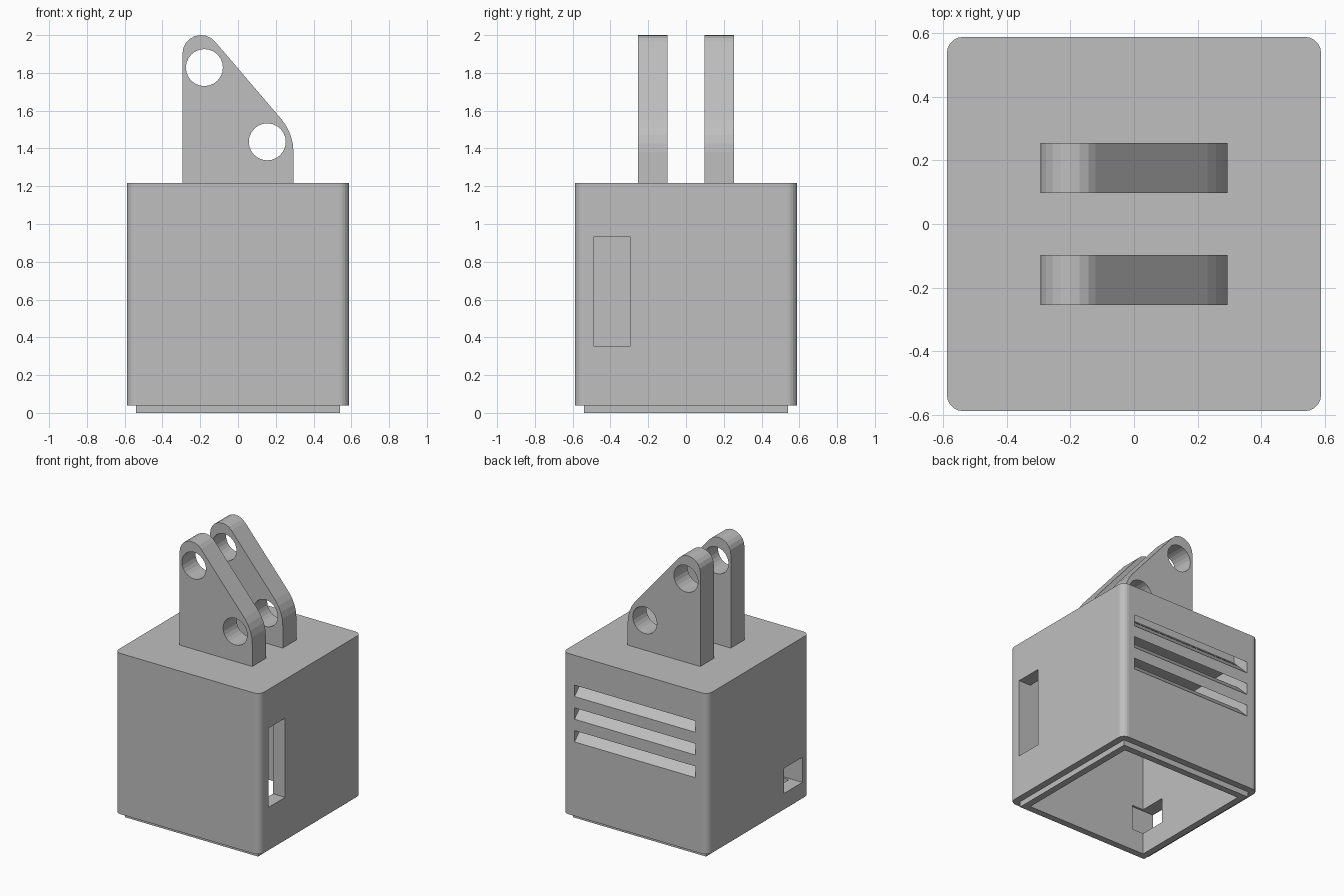
import bpy
import bmesh
from math import sin, cos, radians
from mathutils import Vector

if "Cube" in bpy.data.objects:
    bpy.data.objects.remove(bpy.data.objects["Cube"])

grey = bpy.data.materials.new("plain_grey")
grey.use_nodes = True
GREY = (0.52, 0.52, 0.52, 1)
grey.diffuse_color = GREY
grey.node_tree.nodes["Principled BSDF"].inputs["Base Color"].default_value = GREY


def arc(cx, cy, r, start, end, steps):
    angles = [radians(start + (end - start) * i / steps) for i in range(steps + 1)]
    return [(cx + r * cos(a), cy + r * sin(a)) for a in angles]


def prism(name, outline, axis, low, high):
    """Extrude a 2D outline along the x, y or z axis."""
    place = {"x": lambda p, d: (d, p[0], p[1]),
             "y": lambda p, d: (p[0], d, p[1]),
             "z": lambda p, d: (p[0], p[1], d)}[axis]
    bm = bmesh.new()
    face = bm.faces.new([bm.verts.new(place(p, low)) for p in outline])
    offset = Vector(place((0, 0), high - low))
    extruded = bmesh.ops.extrude_face_region(bm, geom=[face])["geom"]
    bmesh.ops.translate(bm, vec=offset,
                        verts=[v for v in extruded if isinstance(v, bmesh.types.BMVert)])
    if face.is_valid and len(face.link_loops if hasattr(face, "link_loops") else face.loops) and \
            not any(len(e.link_faces) < 2 for e in face.edges) and \
            any(len(e.link_faces) > 2 for e in face.edges):
        bm.faces.remove(face)
    bmesh.ops.recalc_face_normals(bm, faces=bm.faces)
    mesh = bpy.data.meshes.new(name)
    bm.to_mesh(mesh)
    bm.free()
    mesh.materials.append(grey)
    obj = bpy.data.objects.new(name, mesh)
    bpy.context.collection.objects.link(obj)
    return obj


def box(name, x, y, z):
    return prism(name, [(x[0], y[0]), (x[1], y[0]), (x[1], y[1]), (x[0], y[1])], "z", *z)


def combine(target, tool, operation="DIFFERENCE"):
    """Apply a boolean and discard the helper object."""
    tool.hide_render = True
    mod = target.modifiers.new("boolean", "BOOLEAN")
    mod.operation, mod.object, mod.solver = operation, tool, "EXACT"
    bpy.context.view_layer.objects.active = target
    bpy.ops.object.modifier_apply(modifier=mod.name)
    bpy.data.objects.remove(tool)


# Housing: rounded block with a stepped lip below
HALF, LIP, INNER, R = 0.588, 0.539, 0.49, 0.05
BASE, TOP, CEILING = 0.04, 1.216, 1.02
corner = HALF - R
outline = []
for i, (sx, sy) in enumerate([(1, 1), (-1, 1), (-1, -1), (1, -1)]):
    outline += arc(sx * corner, sy * corner, R, 90 * i, 90 * i + 90, 5)
housing = prism("housing", outline, "z", BASE, TOP)
combine(housing, box("lip", (-LIP, LIP), (-LIP, LIP), (0, 0.1)), "UNION")

# Open cavity from underneath
combine(housing, box("cavity", (-INNER, INNER), (-INNER, INNER), (-0.1, CEILING)))

# Tall window on one side, small cable opening on the other
combine(housing, box("window", (0.4, 0.7), (-INNER, -0.295), (0.353, 0.932)))
combine(housing, box("cable_opening", (-0.7, -0.4), (-0.505, -0.295), (0.157, 0.34)))

# Three sloping vents through the back, rising inwards
for i in range(3):
    z = 0.995 - 0.166 * i
    slot = [(0.69, z - 0.1), (0.45, z + 0.14), (0.45, z + 0.057), (0.69, z - 0.183)]
    combine(housing, prism("vent", slot, "x", -INNER, INNER))

# Pair of mounting lugs, each with two round holes
profile = [(-0.294, TOP), (0.294, TOP)]
profile += arc(0.024, 1.38, 0.27, 0, 40, 4)
profile += arc(-0.196, 1.902, 0.098, 40, 180, 8)
for name, low, high in [("front_lug", -0.255, -0.098), ("back_lug", 0.098, 0.255)]:
    lug = prism(name, profile, "y", low, high)
    for cx, cz in [(-0.178, 1.828), (0.155, 1.435)]:
        hole = prism("hole", arc(cx, cz, 0.098, 0, 345, 23), "y", low - 0.1, high + 0.1)
        combine(lug, hole)
